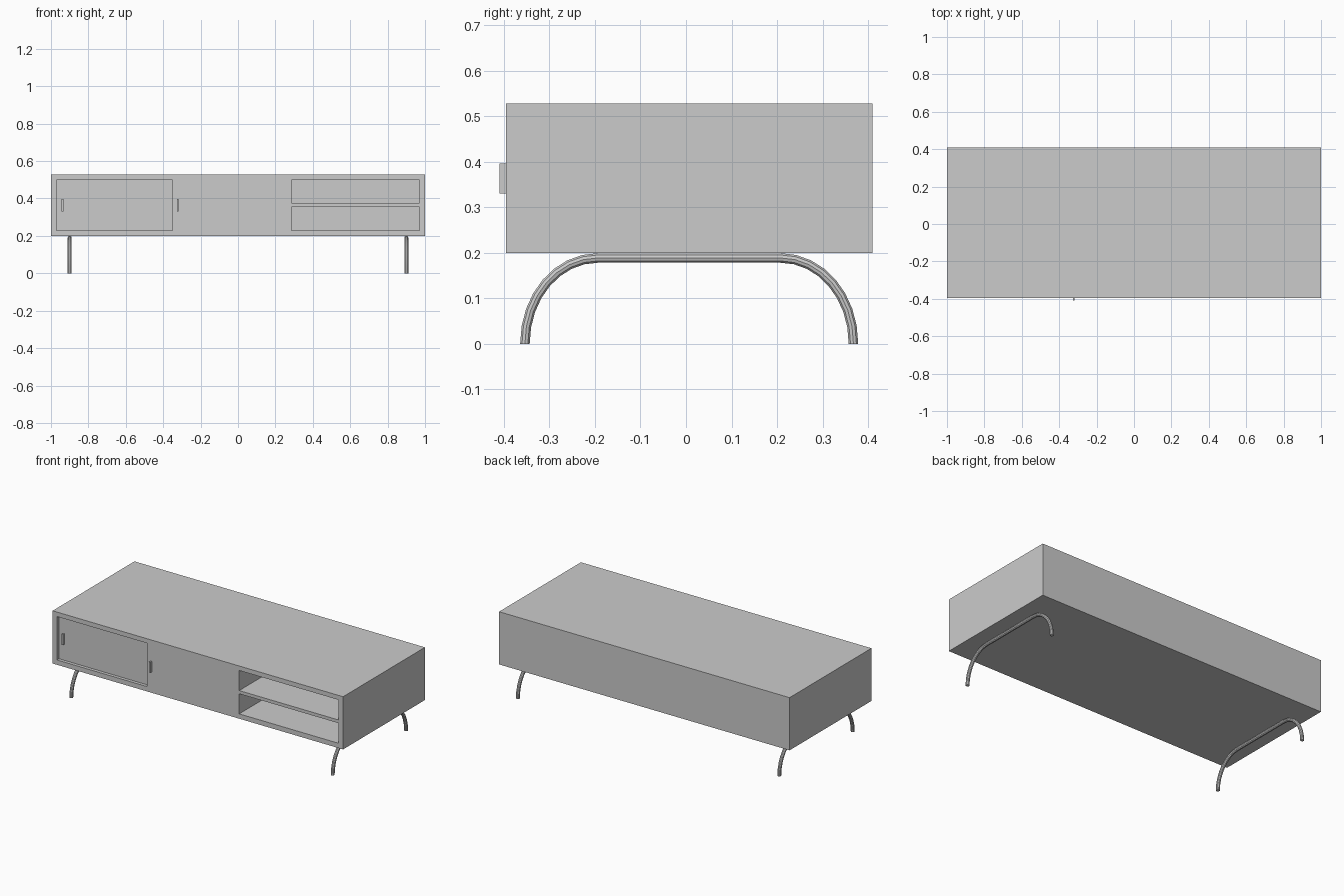
import bpy
from mathutils import Vector

cube = bpy.data.objects.get("Cube")
if cube:
    bpy.data.objects.remove(cube, do_unlink=True)

FRONT, BACK = -0.395, 0.41      # cabinet depth
BOTTOM, TOP = 0.2, 0.528        # cabinet height
RECESS = 0.02                   # how far the sliding door sits back

grey = bpy.data.materials.new("plain grey")
grey.use_nodes = True
grey.diffuse_color = (0.6, 0.6, 0.6, 1)
grey.node_tree.nodes["Principled BSDF"].inputs["Base Color"].default_value = (0.6, 0.6, 0.6, 1)


def box(name, low, high):
    """Axis-aligned box between two corners."""
    low, high = Vector(low), Vector(high)
    bpy.ops.mesh.primitive_cube_add(size=1)
    obj = bpy.context.object
    obj.name = name
    size, centre = high - low, (low + high) / 2
    for v in obj.data.vertices:
        v.co = centre + v.co * size
    obj.data.materials.append(grey)
    return obj


def carve(target, low, high):
    """Cut a box-shaped pocket into the target."""
    cutter = box("pocket_cutter", low, high)
    cutter.hide_render = True
    mod = target.modifiers.new("pocket", "BOOLEAN")
    mod.operation = "DIFFERENCE"
    mod.solver = "EXACT"
    mod.object = cutter
    bpy.context.view_layer.objects.active = target
    bpy.ops.object.modifier_apply(modifier=mod.name)
    bpy.data.objects.remove(cutter, do_unlink=True)


# Cabinet with a door recess and two open shelves
cabinet = box("cabinet", (-1, FRONT, BOTTOM), (1, BACK, TOP))
carve(cabinet, (-0.97, FRONT - 0.1, 0.23), (-0.35, FRONT + 2 * RECESS, 0.5))
for z in (0.23, 0.375):
    carve(cabinet, (0.285, FRONT - 0.1, z), (0.97, BACK - 0.03, z + 0.125))

# Sliding door set back in its recess
box("sliding_door", (-0.97, FRONT + RECESS, 0.23), (-0.35, FRONT + 2 * RECESS, 0.5))

# Slim handles: one on the recessed door, one on the flush panel
for name, x, y in (("door_handle", -0.938, FRONT + RECESS), ("panel_handle", -0.322, FRONT)):
    box(name, (x - 0.005, y - 0.015, 0.33), (x + 0.005, y, 0.396))


def leg_frame(name, x):
    """Bent tube forming a front and a back leg."""
    curve = bpy.data.curves.new(name, "CURVE")
    curve.dimensions = "3D"
    curve.resolution_u = 8
    curve.bevel_depth = 0.011
    curve.bevel_resolution = 3
    curve.use_fill_caps = True
    spline = curve.splines.new("BEZIER")
    spline.bezier_points.add(3)
    foot, bend, height, mid = 0.361, 0.2, 0.189, 0.007
    path = [(-foot, 0), (-bend, height), (bend, height), (foot, 0)]
    # Handles: vertical at the feet, horizontal along the rail
    handles = [((-foot, -0.1), (-foot, 0.105)), ((-0.29, height), (-0.1, height)),
               ((0.1, height), (0.29, height)), ((foot, 0.105), (foot, -0.1))]
    for p, co, (a, b) in zip(spline.bezier_points, path, handles):
        p.handle_left_type = p.handle_right_type = "FREE"
        p.co = (x, co[0] + mid, co[1])
        p.handle_left = (x, a[0] + mid, a[1])
        p.handle_right = (x, b[0] + mid, b[1])
    curve.materials.append(grey)
    obj = bpy.data.objects.new(name, curve)
    bpy.context.collection.objects.link(obj)
    bpy.ops.object.select_all(action="DESELECT")
    obj.select_set(True)
    bpy.context.view_layer.objects.active = obj
    bpy.ops.object.convert(target="MESH")
    bpy.ops.object.shade_smooth_by_angle()


leg_frame("left_leg_frame", 0.9)
leg_frame("right_leg_frame", -0.9)
